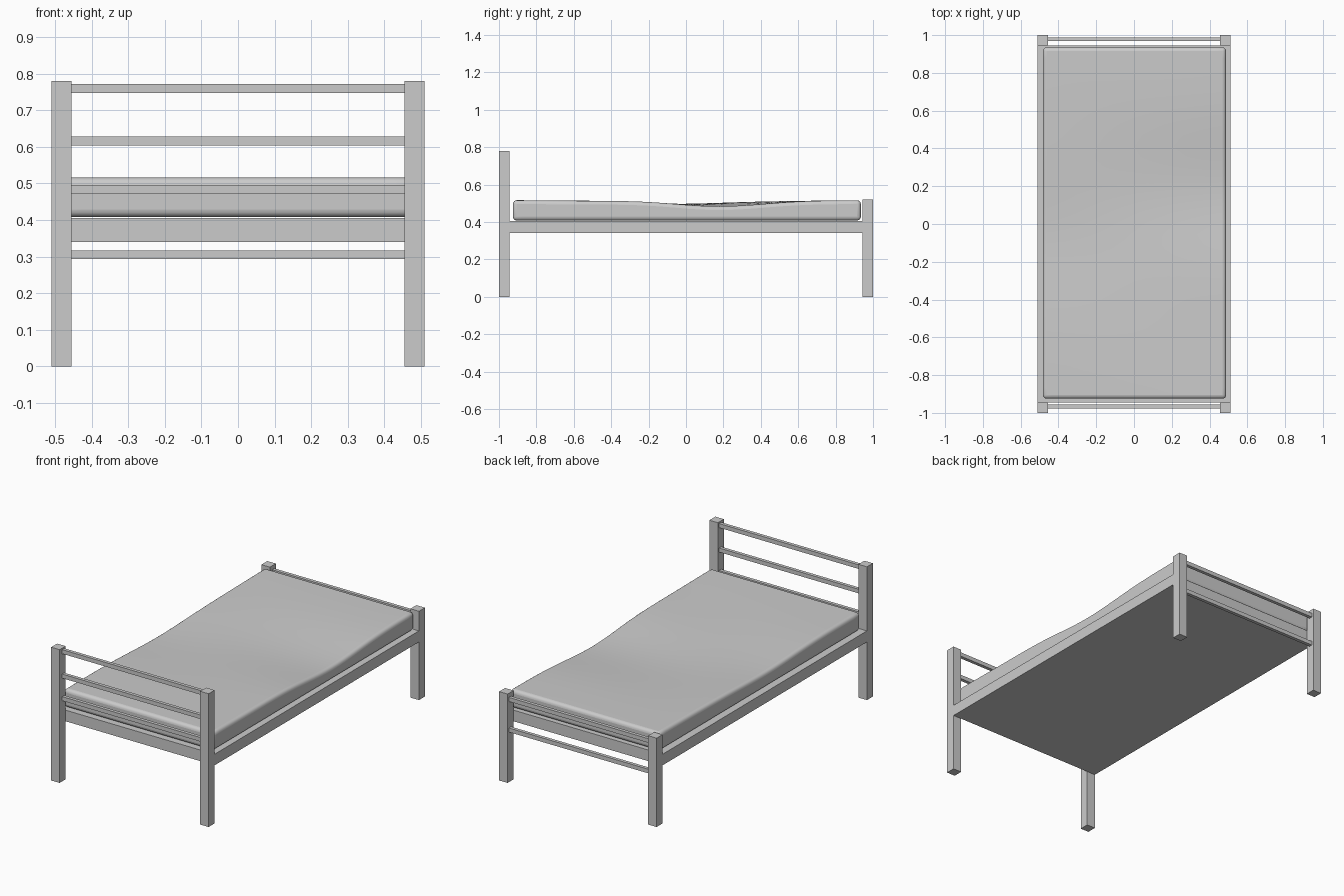
import bpy, bmesh, math

if "Cube" in bpy.data.objects:
    bpy.data.objects.remove(bpy.data.objects["Cube"])

GREY = (0.6, 0.6, 0.6, 1)
grey = bpy.data.materials.new("plain_grey")
grey.use_nodes = True
grey.diffuse_color = GREY
grey.node_tree.nodes["Principled BSDF"].inputs["Base Color"].default_value = GREY


def box(name, x, y, z, cuts=(0, 0), shape=None):
    """Box between (low, high) pairs, optionally subdivided along x and y and reshaped."""
    bm = bmesh.new()
    bmesh.ops.create_cube(bm, size=1)
    for v in bm.verts:
        v.co = [(lo + hi) / 2 + c * (hi - lo) for c, (lo, hi) in zip(v.co, (x, y, z))]
    for axis, count in enumerate(cuts):
        if count:
            along = [e for e in bm.edges
                     if abs(e.verts[0].co[axis] - e.verts[1].co[axis]) > 0.5]
            bmesh.ops.subdivide_edges(bm, edges=along, cuts=count, use_grid_fill=True)
    if shape:
        for v in bm.verts:
            shape(v.co)
    mesh = bpy.data.meshes.new(name)
    bm.to_mesh(mesh)
    bm.free()
    mesh.materials.append(grey)
    obj = bpy.data.objects.new(name, mesh)
    bpy.context.collection.objects.link(obj)
    return obj


W, POST = 0.51, 0.055

# Corner posts: tall at the head (front), short at the foot (back)
for end, y, top in (("head", (-1, POST - 1), 0.78), ("foot", (1 - POST, 1), 0.52)):
    for side, x in (("left", (W - POST, W)), ("right", (-W, POST - W))):
        box(f"{end}_post_{side}", x, y, (0, top))

# Solid bed base between the posts
box("bed_base", (-W, W), (POST - 1, 1 - POST), (0.34, 0.405))

# Slim crossbars of both ends
for end, y, heights in (("head", -0.966, (0.759, 0.616, 0.484)),
                        ("foot", 0.978, (0.484, 0.305))):
    for i, z in enumerate(heights):
        box(f"{end}_rail_{i + 1}", (POST - W, W - POST),
            (y - 0.01, y + 0.01), (z - 0.012, z + 0.012))


# Mattress with a soft, worn dip in its top
def sag(co):
    if co.z > 0.45:
        dip = math.exp(-((co.y - 0.15 * co.x - 0.1) / 0.36) ** 2)
        co.z -= dip * (0.022 + 0.012 * co.x)
        co.z -= 0.003 * (1 - math.cos(7 * co.y + 3 * co.x)) * (1 - abs(co.y))


mattress = box("mattress", (-0.482, 0.488), (-0.925, 0.935), (0.408, 0.516), (15, 31), sag)
bevel = mattress.modifiers.new("soft_edges", "BEVEL")
bevel.width, bevel.segments = 0.02, 4
bevel.limit_method, bevel.angle_limit = "ANGLE", math.radians(50)
bpy.context.view_layer.objects.active = mattress
mattress.select_set(True)
bpy.ops.object.shade_smooth_by_angle(angle=math.radians(40))
